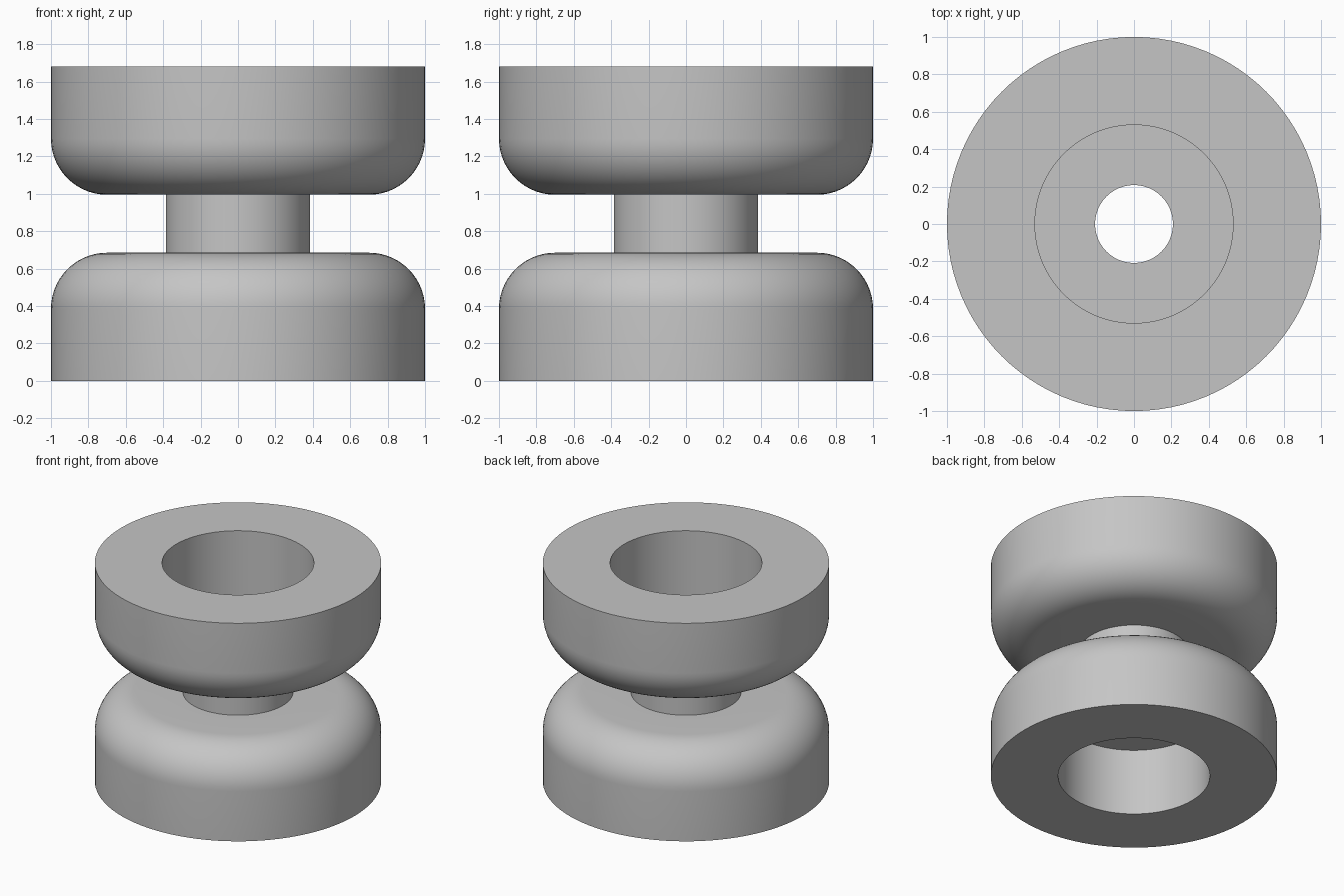
import bpy, bmesh
from math import pi, sin, cos, radians

old = bpy.data.objects.get("Cube")
if old:
    bpy.data.objects.remove(old, do_unlink=True)

HEIGHT = 1.68          # overall height
FLANGE = 0.685         # height of each flange
RADIUS = 1.0           # flange radius
FILLET = 0.3           # rounded inner shoulder
AXLE, BORE = 0.385, 0.208
RECESS, DEPTH = 0.53, 0.513
SEGMENTS, ARC_STEPS = 96, 14

grey = bpy.data.materials.new("plain grey")
grey.use_nodes = True
colour = (0.56, 0.56, 0.56, 1)
grey.diffuse_color = colour
grey.node_tree.nodes["Principled BSDF"].inputs["Base Color"].default_value = colour

# Lower half profile: bore, recess, rim, rounded shoulder, axle
lower = [(BORE, DEPTH), (RECESS, DEPTH), (RECESS, 0), (RADIUS, 0)]
for i in range(ARC_STEPS + 1):
    a = pi / 2 * i / ARC_STEPS
    lower.append((RADIUS - FILLET + FILLET * cos(a), FLANGE - FILLET + FILLET * sin(a)))
lower.append((AXLE, FLANGE))

# Upper half mirrors the lower one, closing the loop through the bore
profile = lower + [(r, HEIGHT - z) for r, z in reversed(lower)]

# Lathe the closed profile around the vertical axis
bm = bmesh.new()
verts = [bm.verts.new((r, 0, z)) for r, z in profile]
edges = [bm.edges.new((v, verts[(i + 1) % len(verts)])) for i, v in enumerate(verts)]
bmesh.ops.spin(bm, geom=verts + edges, cent=(0, 0, 0), axis=(0, 0, 1),
               angle=2 * pi, steps=SEGMENTS, use_duplicate=False)
bmesh.ops.remove_doubles(bm, verts=bm.verts[:], dist=1e-4)
bmesh.ops.recalc_face_normals(bm, faces=bm.faces[:])

mesh = bpy.data.meshes.new("spool")
bm.to_mesh(mesh)
bm.free()
mesh.materials.append(grey)
spool = bpy.data.objects.new("spool", mesh)
bpy.context.collection.objects.link(spool)

# Smooth curved walls, crisp rims
bpy.ops.object.select_all(action='DESELECT')
spool.select_set(True)
bpy.context.view_layer.objects.active = spool
bpy.ops.object.shade_smooth_by_angle(angle=radians(30))
